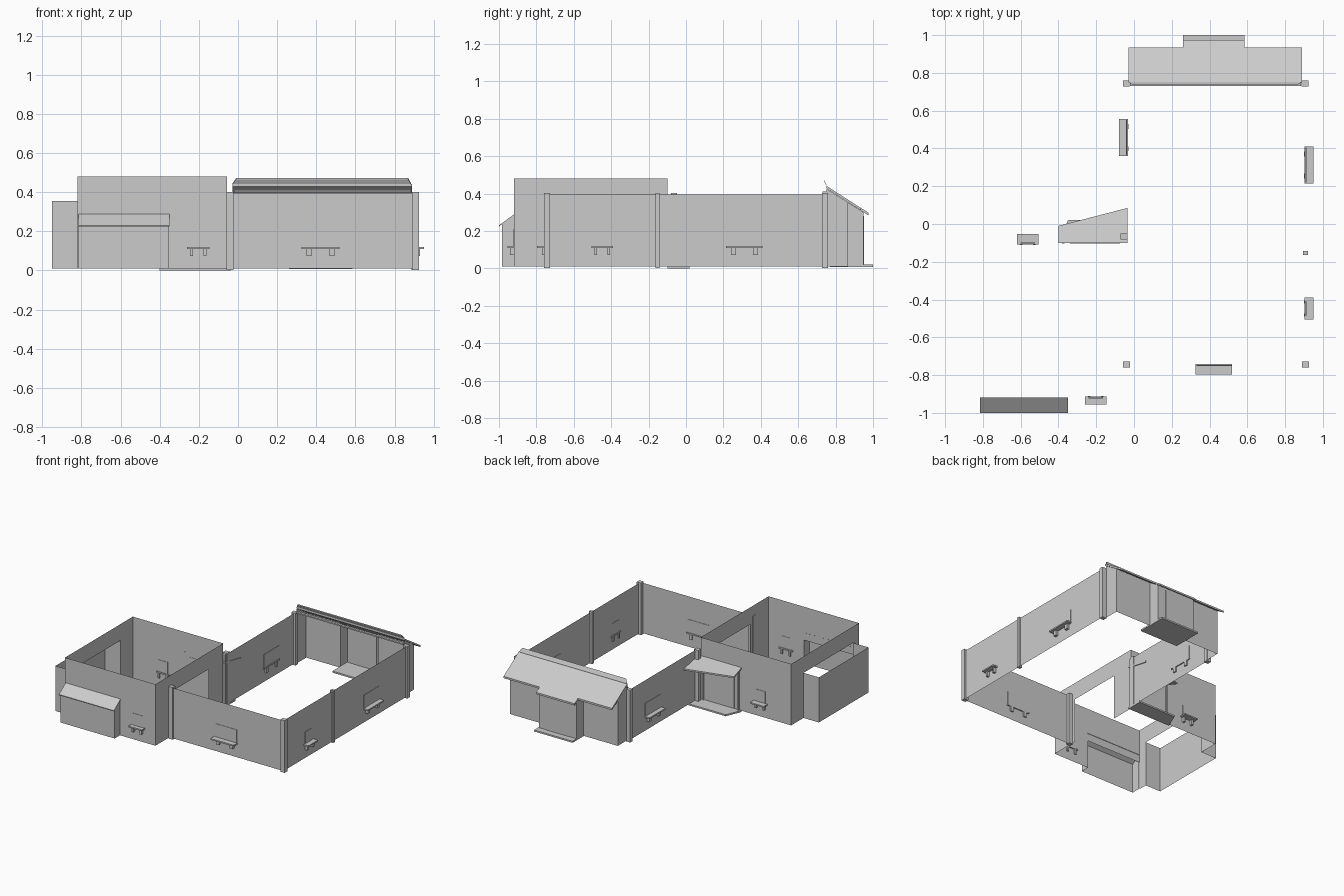
import bpy


def mesh(name, verts, faces):
    me = bpy.data.meshes.new(name)
    me.from_pydata(verts, [], faces)
    me.update()
    ob = bpy.data.objects.new(name, me)
    bpy.context.collection.objects.link(ob)
    return ob


def box(name, x0, x1, y0, y1, z0, z1):
    v = [(x, y, z) for z in (z0, z1) for x, y in ((x0, y0), (x1, y0), (x1, y1), (x0, y1))]
    f = [(3, 2, 1, 0), (4, 5, 6, 7), (0, 1, 5, 4), (1, 2, 6, 5), (2, 3, 7, 6), (3, 0, 4, 7)]
    return mesh(name, v, f)


def wall(name, pts, z0, z1):
    """Thin wall along a plan path; z1 may be one height or one per point."""
    tops = z1 if isinstance(z1, (list, tuple)) else [z1] * len(pts)
    n = len(pts)
    v = [(x, y, z0) for x, y in pts] + [(x, y, t) for (x, y), t in zip(pts, tops)]
    return mesh(name, v, [(i, i + 1, n + i + 1, n + i) for i in range(n - 1)])


def slab(name, top, t):
    """Sloping slab: top outline pushed down by thickness t."""
    n = len(top)
    v = list(top) + [(x, y, z - t) for x, y, z in top]
    f = [tuple(range(n)), tuple(reversed(range(n, 2 * n)))]
    f += [(i, n + i, n + (i + 1) % n, (i + 1) % n) for i in range(n)]
    return mesh(name, v, f)


B = 0.01   # wall base
H = 0.395  # main room height
T = 0.48   # side room height

# Main room walls
wall("main_room_walls", [(-0.04, -0.75), (0.91, -0.75), (0.91, 0.75)], B, H)
wall("main_room_left_wall", [(-0.04, -0.10), (-0.04, 0.75)], B, H)

# Side room: back and front walls
wall("side_room_back_wall", [(-0.055, -0.10), (-0.82, -0.10)], B, T)
wall("side_room_front_wall", [(-0.355, -0.92), (-0.055, -0.92)], B, T)
wall("side_room_bay_lintel", [(-0.82, -0.92), (-0.355, -0.92)], 0.225, T)

# Side room: inner wall with wide opening, outer wall open to annex
for name, x, y0, y1, top in (("inner", -0.055, -0.70, -0.28, 0.35),
                             ("outer", -0.82, -0.85, -0.25, 0.355)):
    wall(name + "_wall_front_part", [(x, -0.92), (x, y0)], B, T)
    wall(name + "_wall_back_part", [(x, y1), (x, -0.10)], B, T)
    wall(name + "_wall_lintel", [(x, y0), (x, y1)], top, T)

# Annex on the left
wall("annex_walls", [(-0.82, -0.25), (-0.95, -0.25), (-0.95, -0.85), (-0.82, -0.85)], B, 0.355)

# Front bay and its lean-to roof
wall("front_bay_walls", [(-0.815, -0.92), (-0.815, -0.985), (-0.355, -0.985), (-0.355, -0.92)],
     B, [0.285, 0.235, 0.235, 0.285])
slab("front_bay_roof", [(-0.815, -1.0, 0.23), (-0.35, -1.0, 0.23),
                        (-0.35, -0.918, 0.29), (-0.815, -0.918, 0.29)], 0.006)

# Corner and mid posts
for i, (x, y) in enumerate(((-0.04, -0.743), (0.908, -0.743), (0.908, -0.153),
                            (-0.04, 0.743), (0.905, 0.743), (-0.053, -0.065))):
    h = 0.013 if i == 2 else 0.018
    box("post_%d" % i, x - h, x + h, y - h + 0.002, y + h - 0.002, 0.003, 0.402)


# Back extension with central entrance bay
def roof_z(y):
    return 0.442 - (y - 0.75) * 0.64


ext = [(-0.028, 0.75), (-0.028, 0.865), (0.26, 0.865), (0.26, 0.95),
       (0.58, 0.95), (0.58, 0.865), (0.885, 0.865), (0.885, 0.75)]
wall("back_extension_walls", ext, B, [roof_z(y) - 0.015 for _, y in ext])
outline = [(-0.028, 0.75), (0.89, 0.75), (0.89, 0.935), (0.585, 0.935),
           (0.585, 0.975), (0.26, 0.975), (0.26, 0.935), (-0.028, 0.935)]
slab("back_roof", [(x, y, roof_z(y)) for x, y in outline], 0.014)
slab("back_roof_ridge_cap", [(-0.01, 0.738, 0.472), (0.87, 0.738, 0.472),
                             (0.885, 0.752, 0.445), (-0.028, 0.752, 0.445)], 0.006)
box("back_roof_fascia", -0.02, 0.885, 0.731, 0.75, 0.402, 0.412)
box("back_step", 0.26, 0.585, 0.77, 1.0, 0.008, 0.02)
box("back_door", 0.32, 0.51, 0.948, 0.953, 0.02, 0.28)

# Side entrance: canopy, step, door and jambs
slab("side_canopy", [(-0.40, -0.10, 0.34), (-0.035, -0.10, 0.34),
                     (-0.035, 0.085, 0.305), (-0.40, -0.01, 0.305)], 0.012)
slab("side_step", [(-0.40, -0.10, 0.012), (-0.035, -0.10, 0.012),
                   (-0.035, 0.02, 0.012), (-0.35, 0.02, 0.012)], 0.012)
box("side_door", -0.34, -0.08, -0.102, -0.097, 0.012, 0.30)
for x in (-0.375, -0.08):
    box("side_door_jamb", x - 0.006, x + 0.006, -0.103, -0.088, 0.012, 0.33)


# Windows: pane, sill and two brackets; axis is the direction along the wall
def window(name, axis, plane, out, a0, a1, depth, top, inset=0.0):
    def part(label, u0, u1, d0, d1, z0, z1):
        w = sorted((plane + out * d0, plane + out * d1))
        if axis == "x":
            box(name + label, u0, u1, w[0], w[1], z0, z1)
        else:
            box(name + label, w[0], w[1], u0, u1, z0, z1)
    part("_pane", a0 + inset, a1 - inset, -0.003, 0.003, 0.12, top)
    part("_sill", a0, a1, -0.008, depth, 0.11, 0.12)
    w = (a1 - a0) * 0.13
    for c in (a0 + (a1 - a0) * 0.16, a1 - (a1 - a0) * 0.16):
        c += (w * 0.3 if c < (a0 + a1) / 2 else -w * 0.3)
        part("_bracket", c - w / 2, c + w / 2, -0.01, 0.02, 0.073, 0.11)


window("front_window", "x", -0.75, -1, 0.325, 0.52, 0.046, 0.22, 0.005)
window("front_left_window", "x", -0.92, -1, -0.26, -0.145, 0.035, 0.21, 0.018)
window("back_left_window", "x", -0.10, 1, -0.62, -0.505, 0.047, 0.21, 0.018)
window("right_small_window", "y", 0.91, 1, -0.505, -0.39, 0.04, 0.21, 0.018)
window("right_large_window", "y", 0.91, 1, 0.215, 0.41, 0.04, 0.22, 0.005)
window("left_window", "y", -0.04, -1, 0.36, 0.555, 0.04, 0.22, 0.005)
